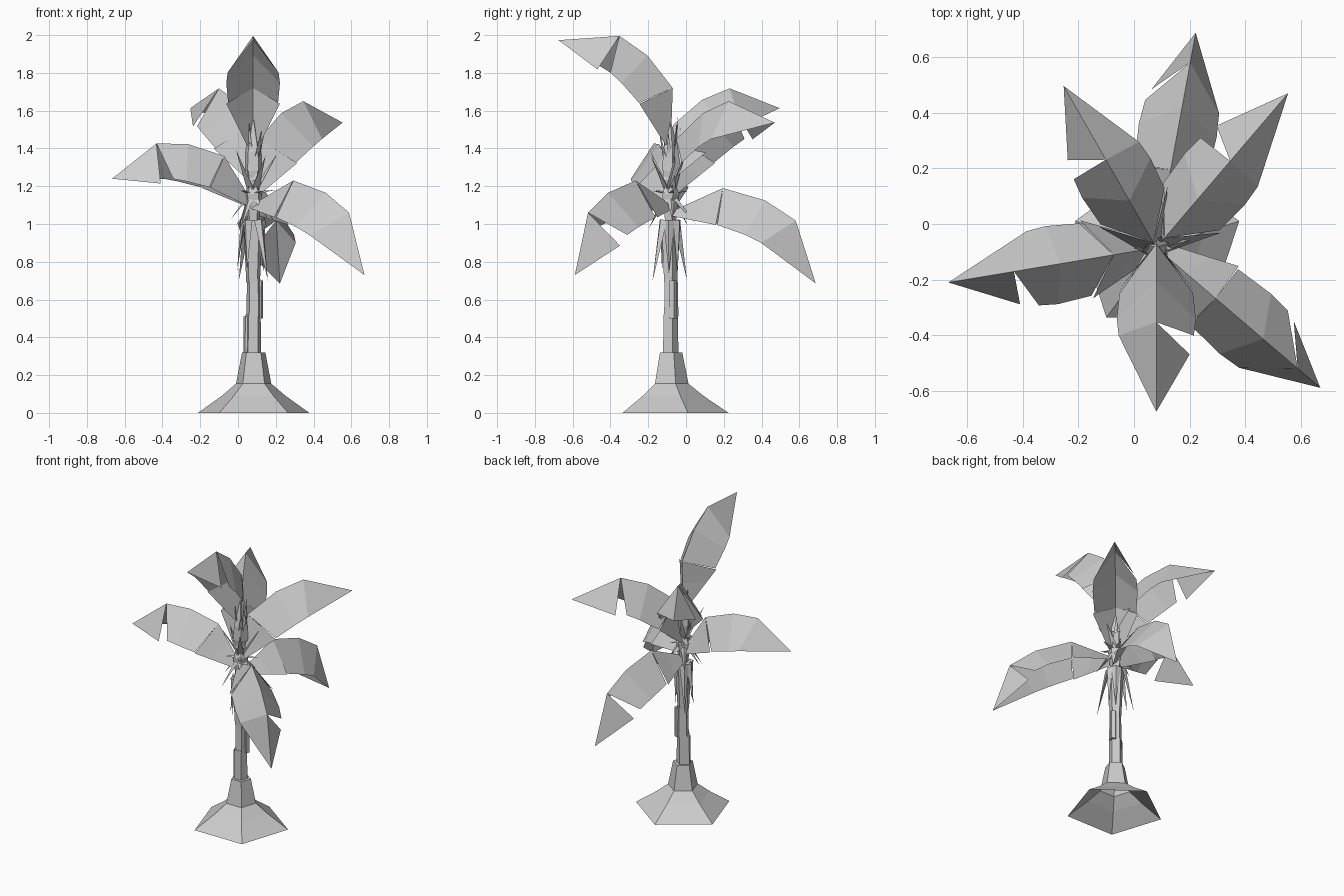
import bpy, bmesh, math, random
from mathutils import Vector

old = bpy.data.objects.get("Cube")
if old:
    bpy.data.objects.remove(old, do_unlink=True)

random.seed(4)
AXIS = Vector((0.08, -0.085, 0))

grey = bpy.data.materials.new("plain grey")
grey.use_nodes = True
grey.diffuse_color = (0.6, 0.6, 0.6, 1)
grey.node_tree.nodes["Principled BSDF"].inputs["Base Color"].default_value = (0.6, 0.6, 0.6, 1)


def finish(name, bm):
    mesh = bpy.data.meshes.new(name)
    bm.to_mesh(mesh)
    bm.free()
    mesh.materials.append(grey)
    obj = bpy.data.objects.new(name, mesh)
    bpy.context.collection.objects.link(obj)
    return obj


def five_sided(name, profile, shift=(0, 0), cap_bottom=True):
    """Five-sided turned shape from (radius, height) pairs."""
    bm = bmesh.new()
    rings = []
    for radius, z in profile:
        ring = []
        for i in range(5):
            a = math.radians(90 + 72 * i)
            ring.append(bm.verts.new(AXIS + Vector((
                radius * math.cos(a) + shift[0], radius * math.sin(a) + shift[1], z))))
        rings.append(ring)
    for low, high in zip(rings, rings[1:]):
        for i in range(5):
            j = (i + 1) % 5
            bm.faces.new((low[i], low[j], high[j], high[i]))
    if cap_bottom:
        bm.faces.new(rings[0][::-1])
    bm.faces.new(rings[-1])
    return finish(name, bm)


def leaf(name, azimuth, pitch, p1, scale=1.0):
    """Folded leaf; p1 is the (reach, height) where the blade becomes wide."""
    a = math.radians(azimuth)
    out = Vector((math.cos(a), math.sin(a), 0))
    side = Vector((-math.sin(a), math.cos(a), 0))
    up = Vector((0, 0, 1))

    def heading(deg):
        t = math.radians(pitch + deg)
        return out * math.cos(t) + up * math.sin(t)

    # midrib, bending down towards the tip
    rib1 = AXIS + out * p1[0] + up * p1[1]
    base = rib1 - heading(40) * 0.3
    middle = base.lerp(rib1, 0.5)
    rib2 = rib1 + heading(0) * 0.23 * scale
    rib3 = rib2 + heading(-17) * 0.19 * scale
    tip = rib3 + heading(-56) * 0.34 * scale

    def edge(rib, deg, width, droop, slide=0.0):
        return rib + side * width + heading(deg - 90) * droop + heading(deg) * slide

    bm = bmesh.new()

    def face(*points):
        bm.faces.new([bm.verts.new(p) for p in points])

    for s in (1, -1):
        e0 = edge(base, 40, s * 0.035, 0.03)
        half = edge(middle, 30, s * 0.1, 0.12)
        torn = edge(rib1, 14, s * 0.142, 0.195, -0.005)
        e1 = edge(rib1, 14, s * 0.132, 0.195)
        e2 = edge(rib2, -9, s * 0.142, 0.2)
        e3 = edge(rib3, -38, s * 0.135, 0.2)
        face(base, middle, half, e0)
        face(middle, rib1, torn, half)
        face(rib1, rib2, e2, e1)
        face(rib2, rib3, e3, e2)
        # one side of the tip is split away from the blade
        flap = edge(rib3, -38, 0.12, 0.2, 0.07) if s > 0 else e3
        face(rib3, tip, flap)
    bmesh.ops.remove_doubles(bm, verts=bm.verts, dist=0.0005)
    bmesh.ops.recalc_face_normals(bm, faces=bm.faces)
    return finish(name, bm)


def spike_ring(name, z, pitch, count, length, width, start):
    """Ring of dry three-sided spikes around the stem."""
    bm = bmesh.new()
    for i in range(count):
        a = 2 * math.pi * (i + random.uniform(-0.2, 0.2)) / count
        t = math.radians(pitch + random.uniform(-8, 8))
        out = Vector((math.cos(a), math.sin(a), 0))
        side = Vector((-math.sin(a), math.cos(a), 0))
        aim = out * math.cos(t) + Vector((0, 0, math.sin(t)))
        normal = aim.cross(side)
        root = AXIS + out * start + Vector((0, 0, z))
        top = bm.verts.new(root + aim * length * random.uniform(0.75, 1.1))
        foot = [bm.verts.new(root + side * width), bm.verts.new(root - side * width),
                bm.verts.new(root + normal * width * 0.7)]
        for k in range(3):
            bm.faces.new((foot[k], foot[(k + 1) % 3], top))
        bm.faces.new(foot)
    bmesh.ops.recalc_face_normals(bm, faces=bm.faces)
    return finish(name, bm)


# trunk: hollow flared foot, then stacked stem sections
five_sided("trunk_foot", [(0.31, 0), (0.178, 0.09), (0.098, 0.155), (0.065, 0.32)],
           (0.003, 0), cap_bottom=False)
five_sided("stem_lower", [(0.045, 0.3), (0.042, 0.52)])
five_sided("stem_middle", [(0.042, 0.51), (0.038, 0.71)], (0.004, 0.003))
five_sided("stem_upper", [(0.038, 0.69), (0.055, 1.02)])
five_sided("crown_core", [(0.03, 1.0), (0.05, 1.16), (0.03, 1.2), (0.045, 1.3)])
five_sided("crown_bud", [(0.05, 1.28), (0.045, 1.38), (0.004, 1.55)])

# sheath strips left on the stem
five_sided("sheath_low", [(0.026, 0.32), (0.024, 0.51)], (-0.027, 0.0))
five_sided("sheath_high", [(0.022, 0.5), (0.022, 0.7)], (0.032, 0.015))

# dry spikes
spike_ring("hanging_spikes", 1.02, -82, 6, 0.32, 0.03, 0.045)
spike_ring("drooping_spikes", 1.13, -50, 6, 0.17, 0.02, 0.03)
spike_ring("level_spikes", 1.16, 10, 6, 0.1, 0.02, 0.02)
spike_ring("rising_spikes", 1.18, 65, 6, 0.24, 0.025, 0.02)
spike_ring("top_spikes", 1.3, 78, 6, 0.25, 0.022, 0.02)

# leaves
leaf("leaf_front", -90, 52, (-0.015, 1.72), 0.95)
leaf("leaf_front_left", -40.5, -16, (0.28, 1.23), 1.02)
leaf("leaf_right", 189.5, 18, (0.155, 1.36), 0.89)
leaf("leaf_back", 79.6, -16, (0.285, 1.19), 1.03)
leaf("leaf_back_left", 49.5, 36.5, (0.045, 1.45))
leaf("leaf_back_right", 119.8, 37, (0.02, 1.525), 0.95)
